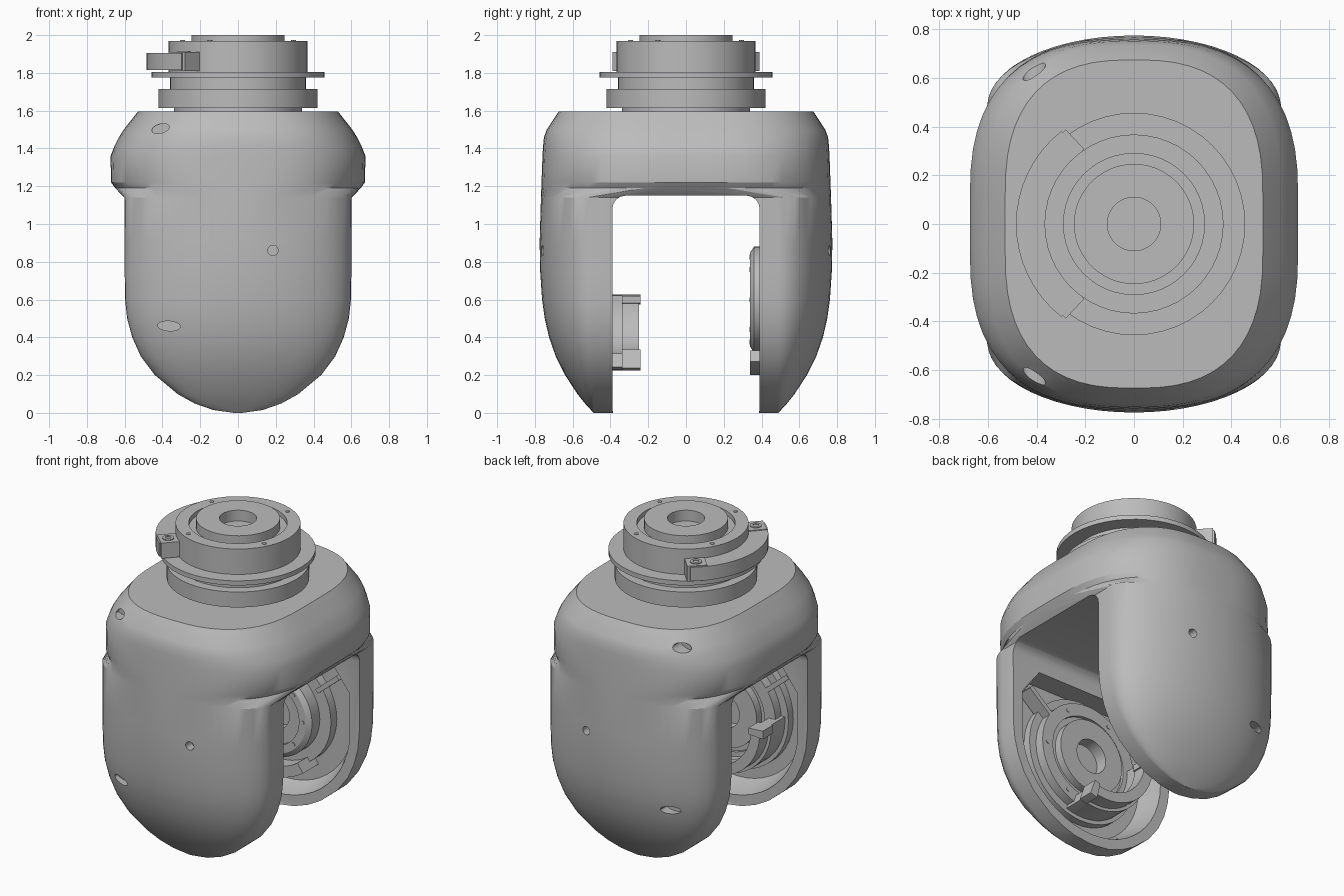
import bpy, bmesh
from math import sin, cos, pi, radians
from mathutils import Matrix

cube = bpy.data.objects.get("Cube")
if cube:
    bpy.data.objects.remove(cube, do_unlink=True)

grey = bpy.data.materials.new("plain grey")
grey.use_nodes = True
COLOUR = (0.5, 0.5, 0.5, 1)
grey.diffuse_color = COLOUR
grey.node_tree.nodes["Principled BSDF"].inputs["Base Color"].default_value = COLOUR


def finish(bm, name, matrix=Matrix(), smooth=30):
    bmesh.ops.remove_doubles(bm, verts=bm.verts, dist=1e-5)
    bmesh.ops.recalc_face_normals(bm, faces=bm.faces)
    bm.transform(matrix)
    me = bpy.data.meshes.new(name)
    bm.to_mesh(me)
    bm.free()
    me.materials.append(grey)
    ob = bpy.data.objects.new(name, me)
    bpy.context.collection.objects.link(ob)
    shade(ob, smooth)
    return ob


def shade(ob, angle=30):
    bpy.ops.object.select_all(action='DESELECT')
    ob.select_set(True)
    bpy.context.view_layer.objects.active = ob
    bpy.ops.object.shade_smooth_by_angle(angle=radians(angle))


def loft(name, rings, matrix=Matrix(), closed=False):
    """Skin a list of equal-length rings; cap the ends unless closed."""
    bm = bmesh.new()
    vs = [[bm.verts.new(p) for p in r] for r in rings]
    n = len(rings[0])
    pairs = list(zip(vs, vs[1:])) + ([(vs[-1], vs[0])] if closed else [])
    for a, b in pairs:
        for i in range(n):
            j = (i + 1) % n
            bm.faces.new((a[i], a[j], b[j], b[i]))
    if not closed:
        bm.faces.new(vs[0][::-1])
        bm.faces.new(vs[-1])
    return finish(bm, name, matrix)


def revolve(name, profile, matrix=Matrix(), segs=48):
    """Turn an open profile of (radius, height) about z, capped at both ends."""
    rings = [[(r * cos(2 * pi * i / segs), r * sin(2 * pi * i / segs), z)
              for i in range(segs)] for r, z in profile]
    return loft(name, rings, matrix)


def arc_block(name, r0, r1, z0, z1, start, end, matrix=Matrix(), steps=16):
    """Rectangular section swept along an arc, angles in degrees."""
    rings = []
    for i in range(steps + 1):
        t = radians(start + (end - start) * i / steps)
        rings.append([(r * cos(t), r * sin(t), z)
                      for r, z in ((r0, z0), (r1, z0), (r1, z1), (r0, z1))])
    return loft(name, rings, matrix)


def box(name, centre, size, bevel=0.0):
    bm = bmesh.new()
    bmesh.ops.create_cube(bm, size=1)
    bmesh.ops.scale(bm, vec=size, verts=bm.verts)
    if bevel:
        edges = [e for e in bm.edges
                 if abs((e.verts[0].co - e.verts[1].co).x) > 0.01]
        bmesh.ops.bevel(bm, geom=edges, offset=bevel, segments=4,
                        profile=0.5, affect='EDGES')
    return finish(bm, name, Matrix.Translation(centre))


def cut(ob, cutter):
    cutter.hide_render = True
    mod = ob.modifiers.new("cut", 'BOOLEAN')
    mod.operation = 'DIFFERENCE'
    mod.solver = 'EXACT'
    mod.object = cutter
    bpy.context.view_layer.objects.active = ob
    bpy.ops.object.modifier_apply(modifier=mod.name)
    bpy.data.objects.remove(cutter, do_unlink=True)


def section(z, a, b, e, n):
    """Plan outline: straight flanks up to y = e, then a rounded end to y = b."""
    steps = 14
    quad = [(a * max(cos(t), 0) ** (2 / n), e + (b - e) * sin(t) ** (2 / n))
            for t in (pi / 2 * i / steps for i in range(steps + 1))]
    quad[-1] = (0, b)
    half = quad + [(-x, y) for x, y in quad[-2::-1]]
    return [(x, y, z) for x, y in half + [(-x, -y) for x, y in half]]


# Yoke housing: height, half width, half depth
arm = [(0, .02, .49), (.015, .13, .503), (.05, .23, .535), (.1, .32, .575),
       (.2, .44, .64), (.3, .515, .69), (.4, .56, .725), (.5, .587, .748),
       (.6, .598, .762), (.75, .6, .772), (.9, .6, .775), (1.14, .602, .768)]
crown = [(1.19, .65, .766), (1.22, .672, .765), (1.36, .675, .76),
         (1.41, .655, .757), (1.46, .63, .752), (1.5, .605, .737), (1.595, .53, .675)]
body = loft("yoke_housing",
            [section(z, a, b, .488, 2) for z, a, b in arm]
            + [section(z, a, b, .1, 2.6) for z, a, b in crown])
cut(body, box("opening_cutter", (0, 0, .55), (2, .78, 1.2), .07))

# Recess inside each arm, narrowing toward the outer shell
for side, depth in ((-1, .53), (1, .5)):
    rings = []
    for y, s in ((.3, 1), (.4, 1), (depth, .9)):
        u = [(cos(pi + pi * i / 24), sin(pi + pi * i / 24)) for i in range(25)]
        pts = [(.53 * s * x, .6 + .53 * s * z) for x, z in u]
        pts += [(.53 * s, .85), (.4 * s, 1.02), (-.4 * s, 1.02), (-.53 * s, .85)]
        rings.append([(x, side * y, z) for x, z in pts])
    cut(body, loft("recess_cutter", rings))

# Screw holes on front and back: x, z, surface depth, width, height
for side in (-1, 1):
    for x, z, y, w, h, tilt in ((.185, .86, .762, .027, .027, 0),
                                (-.365, .46, .686, .06, .026, -4),
                                (-.41, 1.505, .633, .048, .024, 15)):
        m = (Matrix.Translation((x, side * y, z)) @ Matrix.Rotation(radians(-tilt), 4, 'Y')
             @ Matrix.Rotation(pi / 2, 4, 'X') @ Matrix.Diagonal((w, h, 1, 1)))
        cut(body, revolve("screw_cutter", [(1, -.06), (1, .06)], m, 20))
shade(body, 28)

# Top joint: stacked collars, flange and hollow hub
revolve("top_joint", [(.34, 1.58), (.34, 1.615), (.42, 1.615), (.42, 1.715),
                      (.36, 1.715), (.36, 1.775), (.457, 1.775), (.457, 1.805),
                      (.368, 1.805), (.368, 1.97), (.29, 1.97), (.29, 1.94),
                      (.247, 1.94), (.247, 2.0), (.11, 2.0), (.11, 1.93)])
arc_block("top_clamp", .365, .485, 1.815, 1.905, 128, 232)
for s in (-1, 1):
    # Square ends of the clamp, with screws
    m = Matrix.Rotation(s * radians(133), 4, 'Z') @ Matrix.Translation((.42, 0, 0))
    end = box("top_clamp_end", (0, 0, 0), (.11, .12, .1))
    end.matrix_world = m @ Matrix.Translation((0, 0, 1.86))
    revolve("top_clamp_screw", [(.035, 1.9), (.035, 1.915), (.018, 1.915), (.018, 1.9)], m, 12)


def screws(name, radius, height, count, matrix=Matrix(), phase=0):
    for i in range(count):
        m = (matrix @ Matrix.Rotation(phase + 2 * pi * i / count, 4, 'Z')
             @ Matrix.Translation((radius, 0, height)))
        revolve(name, [(.014, -.005), (.014, .004)], m, 6)


screws("hub_screw", .2, 2.0 - .004, 6, phase=.4)
screws("collar_screw", .33, 1.97, 4, phase=1.1)

# Front arm joint, facing inward
front = Matrix.Translation((0, -.39, .6)) @ Matrix.Rotation(-pi / 2, 4, 'X')
revolve("front_arm_joint", [(.4, -.16), (.4, -.09), (.35, -.09), (.35, -.03),
                            (.27, -.03), (.27, -.05), (.235, -.05), (.235, 0),
                            (.11, 0), (.11, -.08)], front)
arc_block("front_arm_clamp_base", .3, .375, -.14, .05, 72, 184, front)
arc_block("front_arm_clamp", .29, .355, .05, .14, 77, 176, front)
for angle in (74, 180):
    arc_block("front_arm_clamp_lip", .28, .385, .05, .15, angle - 4, angle + 4, front, 2)
screws("front_arm_screw", .31, -.03, 6, front)

# Back arm joint, facing inward
back = Matrix.Translation((0, .39, .6)) @ Matrix.Rotation(pi / 2, 4, 'X')
revolve("back_arm_joint", [(.36, -.13), (.36, -.05), (.28, -.05), (.28, .03), (.25, .05),
                           (.2, .05), (.2, .02), (.11, .02), (.11, -.06)], back)
arc_block("back_arm_clamp", .33, .4, -.12, .05, 235, 305, back)
screws("back_arm_screw", .225, .05, 8, back)

# Ribs bracing the joints inside the arm recesses
for side, y in (("front", -.47), ("back", .45)):
    for s in (-1, 1):
        rib = box(side + "_arm_rib", (0, 0, 0), (.2, .1, .03))
        rib.matrix_world = (Matrix.Translation((s * .36, y, .86))
                            @ Matrix.Rotation(-s * radians(40), 4, 'Y'))
